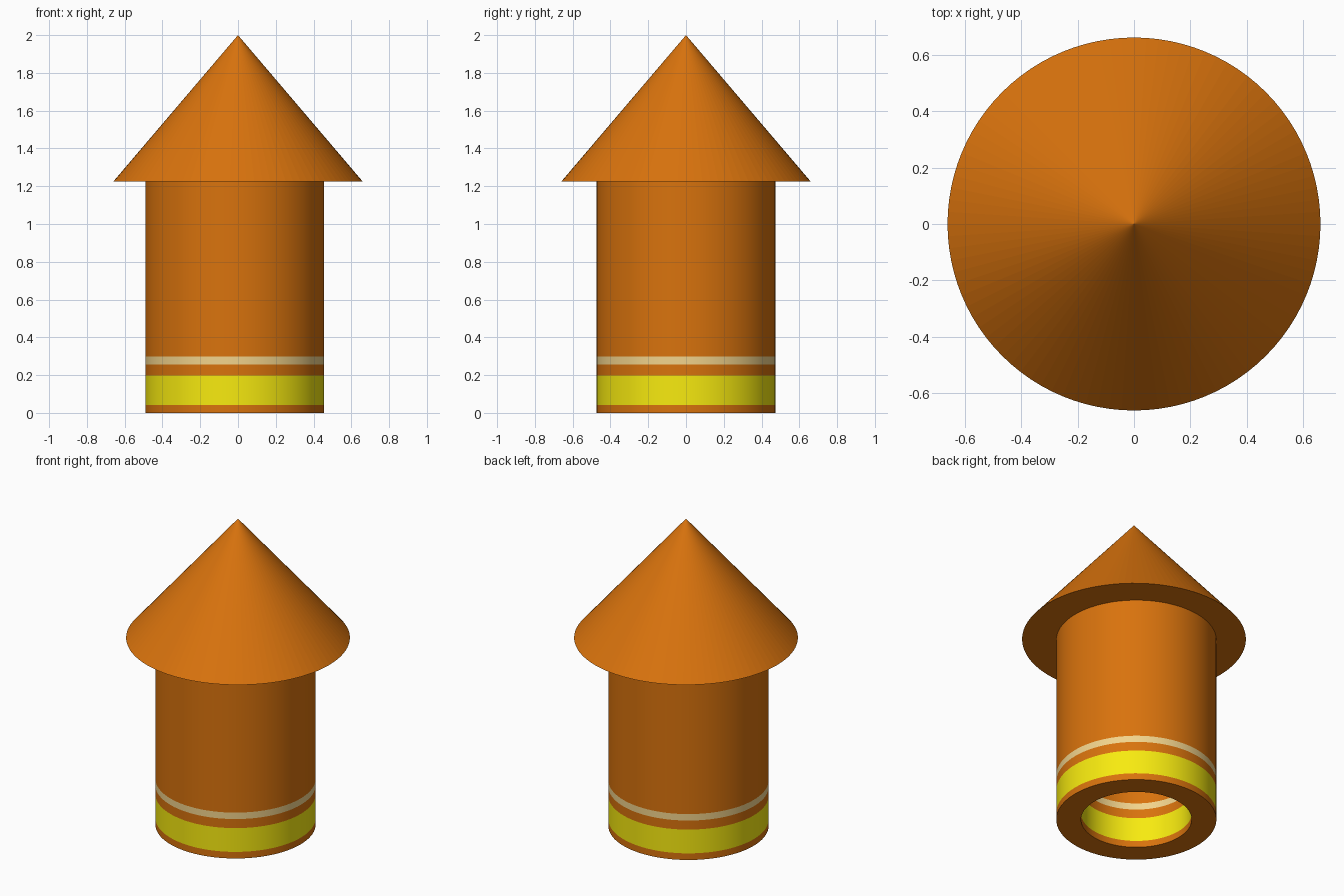
import bpy, bmesh, math

if "Cube" in bpy.data.objects:
    bpy.data.objects.remove(bpy.data.objects["Cube"])

SIDES = 96
TUBE_X, R_OUT, R_IN = -0.018, 0.473, 0.327
CONE_R, CONE_Z, TOP = 0.661, 1.224, 2.0


def material(name, rgb):
    # display colour to linear colour
    lin = [c / 12.92 if c <= 0.04045 else ((c + 0.055) / 1.055) ** 2.4 for c in rgb]
    m = bpy.data.materials.new(name)
    m.diffuse_color = (*lin, 1)
    m.use_nodes = True
    m.node_tree.nodes["Principled BSDF"].inputs["Base Color"].default_value = m.diffuse_color
    return m


orange = material("orange", (0.85, 0.45, 0.05))
yellow = material("yellow", (0.97, 0.92, 0.06))
cream = material("cream", (0.95, 0.83, 0.55))

# Striped tube: rings spun up the outside and down the inside
levels = [0, 0.043, 0.198, 0.257, 0.299, CONE_Z]
bands = [0, 1, 0, 2, 0]
profile = [(R_OUT, z) for z in levels] + [(R_IN, z) for z in reversed(levels)]
slots = bands + [0] + bands[::-1] + [0]

bm = bmesh.new()
rings = [[bm.verts.new((r * math.cos(a), r * math.sin(a), z))
          for a in (2 * math.pi * i / SIDES for i in range(SIDES))]
         for r, z in profile]
for k, slot in enumerate(slots):
    low, high = rings[k], rings[(k + 1) % len(rings)]
    for i in range(SIDES):
        j = (i + 1) % SIDES
        face = bm.faces.new((low[i], low[j], high[j], high[i]))
        face.material_index = slot
bmesh.ops.recalc_face_normals(bm, faces=bm.faces)
mesh = bpy.data.meshes.new("striped_tube")
bm.to_mesh(mesh)
bm.free()
for m in (orange, yellow, cream):
    mesh.materials.append(m)
tube = bpy.data.objects.new("striped_tube", mesh)
tube.location.x = TUBE_X
bpy.context.collection.objects.link(tube)
bpy.ops.object.select_all(action='DESELECT')
tube.select_set(True)
bpy.context.view_layer.objects.active = tube
bpy.ops.object.shade_smooth_by_angle(angle=math.radians(30))

# Pointed cone with a flat underside
bpy.ops.mesh.primitive_cone_add(vertices=SIDES, radius1=CONE_R, radius2=0,
                                depth=TOP - CONE_Z,
                                location=(0, 0, (TOP + CONE_Z) / 2))
cone = bpy.context.object
cone.name = "cone_tip"
cone.data.materials.append(orange)
